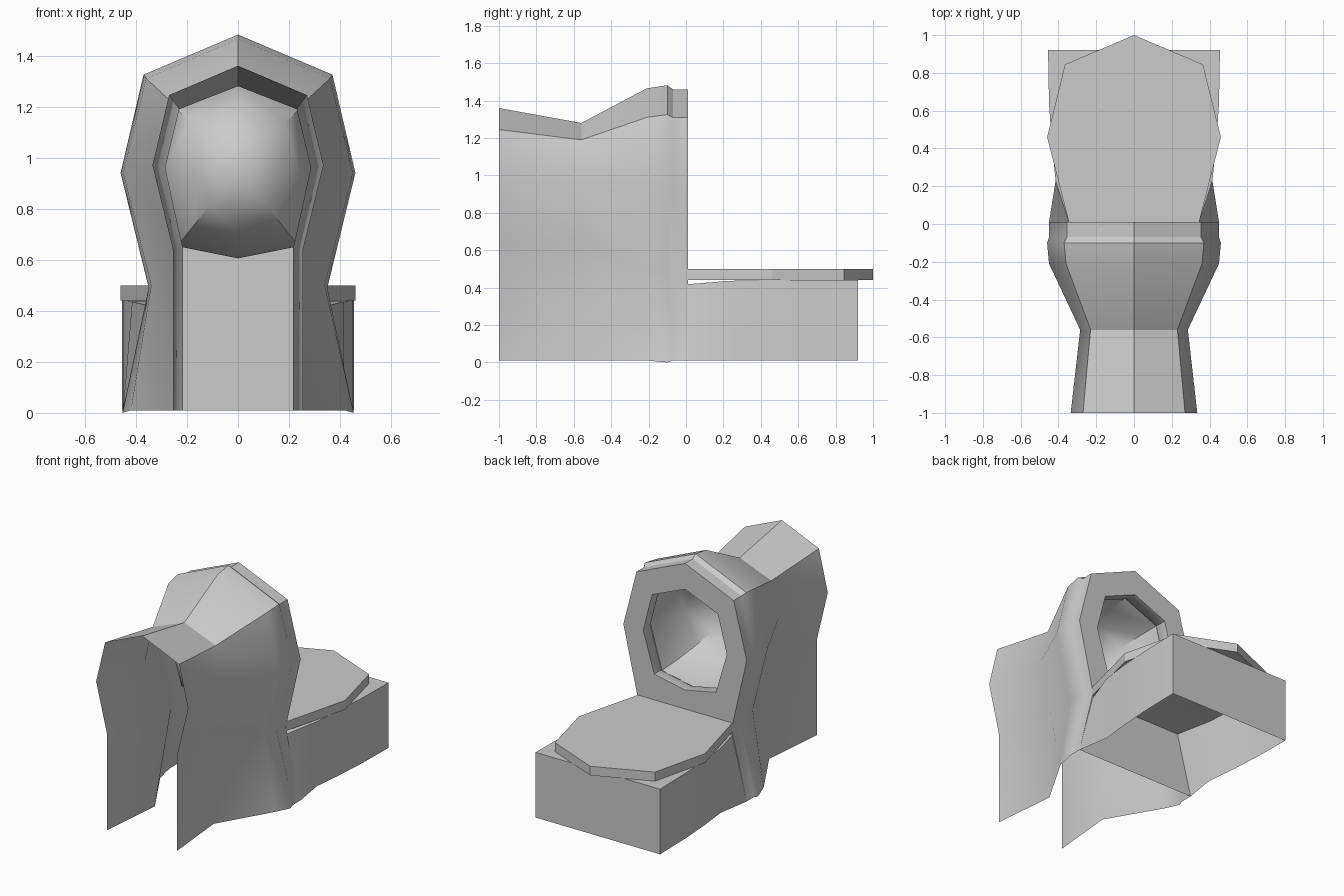
import bpy
from math import radians

if "Cube" in bpy.data.objects:
    bpy.data.objects.remove(bpy.data.objects["Cube"])


def make(name, verts, faces, angle=None):
    mesh = bpy.data.meshes.new(name)
    mesh.from_pydata(verts, [], faces)
    mesh.update()
    ob = bpy.data.objects.new(name, mesh)
    bpy.context.collection.objects.link(ob)
    for o in bpy.context.selected_objects:
        o.select_set(False)
    bpy.context.view_layer.objects.active = ob
    ob.select_set(True)
    bpy.ops.object.mode_set(mode='EDIT')
    bpy.ops.mesh.select_all(action='SELECT')
    bpy.ops.mesh.normals_make_consistent(inside=False)
    bpy.ops.object.mode_set(mode='OBJECT')
    if angle:
        bpy.ops.object.shade_smooth_by_angle(angle=radians(angle))
    return ob


def mirrored(half):
    """Half outline starting on the centre line -> full outline, left to right."""
    return [(-x, z) for x, z in reversed(half) if x > 0] + list(half)


def loft(rings, closed=False):
    """Quads between rings given as (y, outline)."""
    n = len(rings[0][1])
    verts = [(x, y, z) for y, ring in rings for x, z in ring]
    faces = []
    for r in range(len(rings) - 1):
        for i in range(n if closed else n - 1):
            j = (i + 1) % n
            faces.append((r * n + i, r * n + j, (r + 1) * n + j, (r + 1) * n + i))
    return verts, faces


# pedestal: open shell lofted from the foot to the rim
foot = [(0, 1.36), (.27, 1.245), (.335, .97), (.255, .64), (.255, .01)]
neck = [(0, 1.28), (.23, 1.19), (.285, .96), (.215, .64), (.215, .01)]
flare = [(0, 1.465), (.36, 1.31), (.45, .94), (.34, .50), (.42, .01)]
lip = [(0, 1.482), (.37, 1.325), (.46, .94), (.35, .49), (.453, 0)]
rim = [(0, 1.46), (.355, 1.31), (.45, .94), (.34, .46), (.45, .01)]
sections = [(-1, foot), (-.56, neck), (-.21, flare), (-.1, lip), (-.07, rim), (.01, rim)]
make("pedestal", *loft([(y, mirrored(h)) for y, h in sections]), angle=32)

# flat rim plate with the bowl opening
hole = [(0, 1.29), (.24, 1.19), (.305, .94), (.225, .67), (0, .625)]
outer, inner = mirrored(rim), mirrored(hole[:4]) + [hole[4]]
verts = [(x, .01, z) for x, z in outer + inner]
faces = [(i + 1, i + 2, i + 10, i + 9) for i in range(6)]
faces += [(0, 1, 9, 16), (0, 16, 8), (8, 16, 15, 7)]
make("rim_plate", verts, faces)

# bowl: opening scaled down toward a closed bottom
cz = .95
steps = [(.01, 1), (-.06, 1.0), (-.09, 1.06), (-.22, .98), (-.34, .78), (-.43, .5), (-.47, .2)]
rings = [(y, [(x * s, cz + (z - cz) * s) for x, z in inner]) for y, s in steps]
verts, faces = loft(rings, closed=True)
faces.append(tuple(range(len(verts) - 8, len(verts))))
make("bowl", verts, faces, angle=40)

# tank: side walls, end wall and top, open underneath
side = [(.345, .01, .418), (.415, .23, .436), (.435, .42, .44), (.45, .64, .44), (.455, .92, .44)]
path = side + [(-x, y, z) for x, y, z in reversed(side)]
n = len(path)
low = [(.45 if x > 0 else -.45, y, .01) if y < .1 else (x, y, .01) for x, y, z in path]
faces = [(i, i + 1, n + i + 1, n + i) for i in range(n - 1)]
faces += [(i, i + 1, n - 2 - i, n - 1 - i) for i in range(4)]
make("tank", path + low, faces, angle=30)

# lid: flat slab lying on the tank
lid = mirrored([(0, 1.0), (.365, .845), (.46, .46), (.345, .01)])
n = len(lid)
verts = [(x, y, z) for z in (.44, .50) for x, y in lid]
faces = [(i, (i + 1) % n, n + (i + 1) % n, n + i) for i in range(n)]
faces += [tuple(range(n)), tuple(range(n, 2 * n))]
make("lid", verts, faces)
